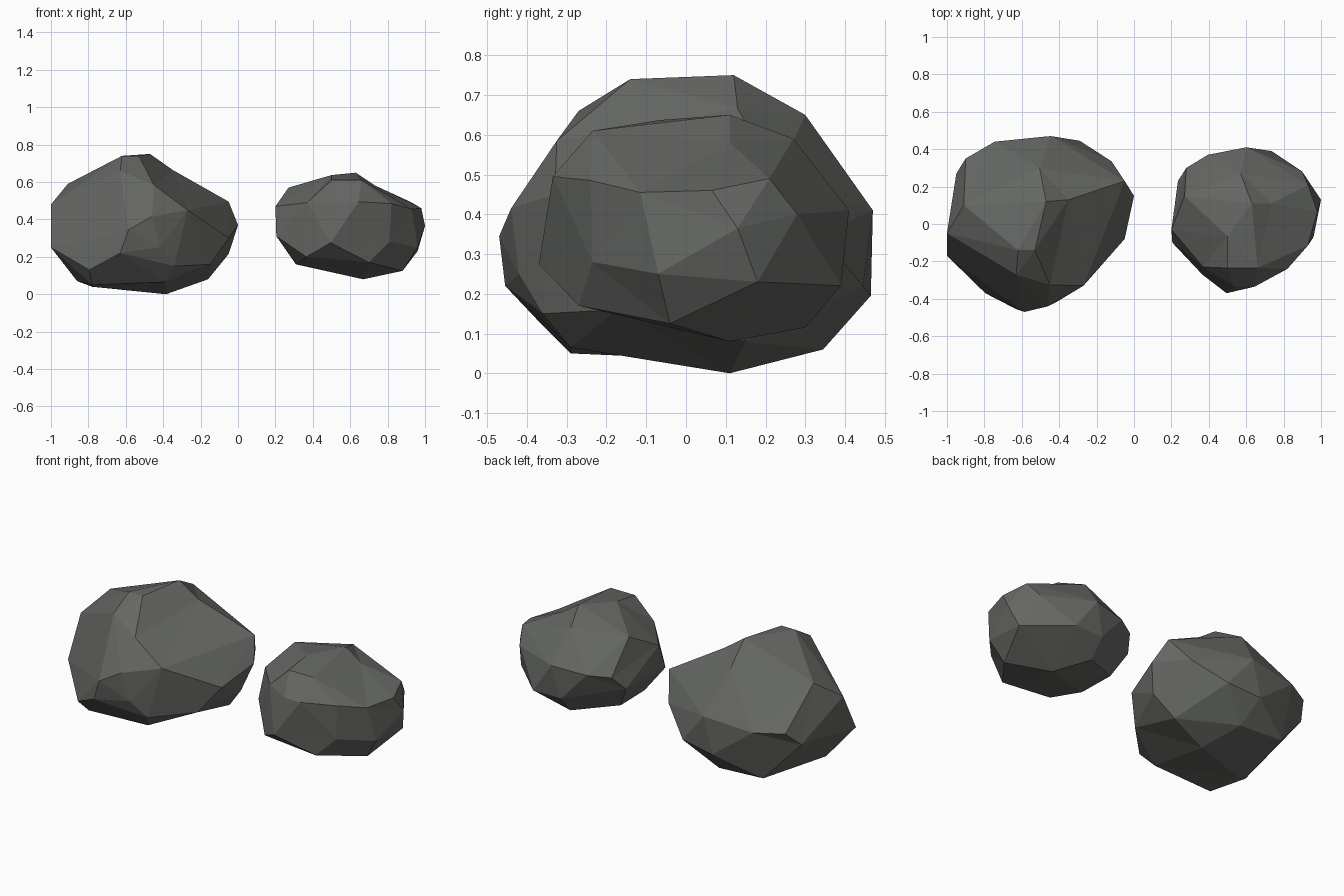
import bpy, bmesh
from mathutils import Vector

stone = bpy.data.materials.new("dark_stone")
stone.diffuse_color = (0.13, 0.135, 0.125, 1)


def rock(name, centre, size, points):
    """Star-shaped faceted rock: triangulate corners on a sphere, then move them out.
    The second point is the dent; lifting it a little makes the facets fan around it."""
    c, s = Vector(centre), Vector(size)
    bm = bmesh.new()
    corners = {}
    for i, p in enumerate(points):
        d = Vector(p) - c
        d = Vector((d.x / s.x, d.y / s.y, d.z / s.z)).normalized()
        corners[bm.verts.new(d * (1.012 if i == 1 else 1))] = p
    bmesh.ops.convex_hull(bm, input=bm.verts[:])
    for v, p in corners.items():
        v.co = p
    bmesh.ops.recalc_face_normals(bm, faces=bm.faces[:])
    mesh = bpy.data.meshes.new(name)
    bm.to_mesh(mesh)
    bm.free()
    mesh.materials.append(stone)
    bpy.context.collection.objects.link(bpy.data.objects.new(name, mesh))


# Large rock
rock("large_rock", (-.5, 0, .37), (.5, .47, .38), [
    # crown, with the dent beside the ridge
    (-.47, .12, .75), (-.35, .13, .665), (-.53, -.14, .74), (-.62, -.14, .74),
    (-.505, .30, .65), (-.63, -.27, .66), (-.45, -.325, .585), (-.91, .10, .59),
    # upper sides
    (-1, -.05, .48), (-.27, -.33, .45), (-.05, -.08, .3), (-.05, .23, .495),
    (-.46, -.44, .415), (-.585, -.47, .345), (-.445, .47, .41), (-.745, .44, .38),
    # middle
    (0, .15, .37), (-.12, .335, .35), (-.9, .35, .38), (-.95, .27, .3),
    (-1, -.17, .25), (-.63, -.455, .22), (-.42, -.42, .25), (-.05, .1, .215),
    (-.29, .445, .22), (-.5, .465, .195),
    # underside
    (-.795, -.37, .13), (-.34, -.36, .15), (-.15, -.17, .16), (-.16, .15, .08),
    (-.385, .11, 0), (-.78, -.065, .04), (-.78, -.29, .05), (-.39, -.29, .065),
    (-.86, -.09, .07), (-.75, .345, .075), (-.46, .345, .06),
])

# Small rock
rock("small_rock", (.6, .02, .36), (.4, .39, .29), [
    # crown, with the dent beside the ridge
    (.63, .11, .65), (.735, .11, .58), (.5, -.065, .637), (.5, -.235, .61),
    (.66, -.235, .61), (.57, .27, .59), (.27, .15, .57),
    # upper sides
    (.2, -.03, .47), (.37, -.23, .49), (.54, -.335, .495), (.645, -.335, .495),
    (.82, -.24, .485), (.93, -.115, .455), (.98, .065, .46), (.93, .21, .49),
    (.9, .28, .4), (.6, .41, .41), (.395, .37, .39), (.28, .3, .38),
    # middle
    (1, .13, .365), (.235, .23, .3), (.205, -.1, .31), (.495, -.37, .275),
    (.81, -.235, .28), (.96, -.07, .25), (.96, .18, .23), (.735, .39, .22),
    (.55, .39, .22),
    # underside
    (.365, -.27, .2), (.7, -.27, .17), (.88, -.04, .125), (.67, .11, .08),
    (.315, -.06, .16), (.31, .17, .16), (.55, .3, .115),
])
